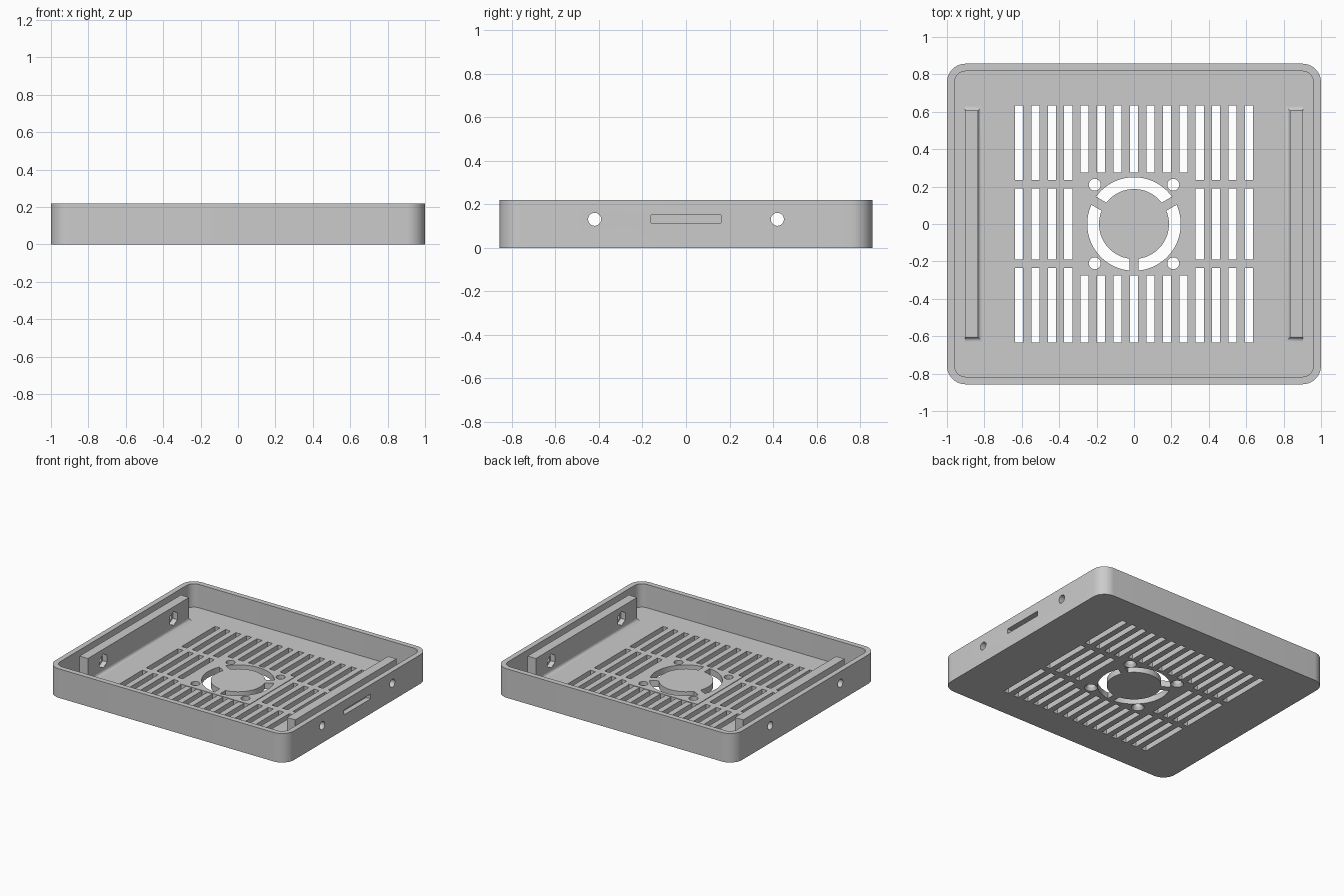
import bpy
import bmesh
from math import sin, cos, pi, asin, radians
from mathutils import Matrix, Vector

cube = bpy.data.objects.get("Cube")
if cube:
    bpy.data.objects.remove(cube, do_unlink=True)

WX, WY, H = 1.0, 0.857, 0.22      # half width, half depth, height
WALL, FLOOR, CORNER = 0.04, 0.043, 0.1
PLATE_X, PLATE_Y = 0.288, 0.275   # half size of the fan plate
HOLE_Z, HOLE_Y = 0.131, 0.42      # side screw holes
RAIL_IN, RAIL_OUT, RAIL_Y, FILLET = 0.834, 0.904, 0.606, 0.022
UPRIGHT = Matrix.Identity(3)
ALONG_X = Matrix(((0, 0, 1), (1, 0, 0), (0, 1, 0)))  # profile y,z swept along x

grey = bpy.data.materials.new("plain grey")
grey.use_nodes = True
grey.diffuse_color = (0.6, 0.6, 0.6, 1)
grey.node_tree.nodes["Principled BSDF"].inputs["Base Color"].default_value = (0.6, 0.6, 0.6, 1)


# ---- profiles
def rect(xa, xb, y0, y1):
    x0, x1 = sorted((xa, xb))
    return [(x0, y0), (x1, y0), (x1, y1), (x0, y1)]


def circle(cx, cy, r, n=24):
    return [(cx + r * cos(pi / 6 + 2 * pi * i / n), cy + r * sin(pi / 6 + 2 * pi * i / n))
            for i in range(n)]


def hexagon(cx, cy, r):
    """Six sides with four points each, to pair with a circle."""
    c = circle(cx, cy, r, 6)
    return [tuple(Vector(c[k]).lerp(Vector(c[(k + 1) % 6]), t / 4))
            for k in range(6) for t in range(4)]


def rounded(hx, hy, r, n=10):
    pts = []
    for k, (sx, sy) in enumerate(((1, 1), (-1, 1), (-1, -1), (1, -1))):
        for i in range(n + 1):
            a = pi / 2 * (k + i / n)
            pts.append((sx * (hx - r) + r * cos(a), sy * (hy - r) + r * sin(a)))
    return pts


def fan_arc(mid, r_in, r_out, half_gap, n=24):
    def edge(r):
        half = pi / 3 - asin(half_gap / r)
        return [(r * cos(mid - half + 2 * half * i / n), r * sin(mid - half + 2 * half * i / n))
                for i in range(n + 1)]
    return edge(r_out) + edge(r_in)[::-1]


# ---- solids
def loft(bm, layers, matrix=UPRIGHT):
    """Side faces through (profile, height) layers; returns the two end edge loops."""
    rings = [[bm.verts.new(matrix @ Vector((x, y, z))) for x, y in pts] for pts, z in layers]
    for a, b in zip(rings, rings[1:]):
        for i in range(len(a)):
            j = (i + 1) % len(a)
            bm.faces.new((a[i], a[j], b[j], b[i]))
    return [[bm.edges.get((r[i - 1], r[i])) for i in range(len(r))] for r in (rings[0], rings[-1])]


def fill(bm, edges, matrix):
    bmesh.ops.triangle_fill(bm, use_beauty=True, use_dissolve=False, edges=edges,
                            normal=matrix @ Vector((0, 0, 1)))


def sheet(bm, loops, matrix=UPRIGHT):
    """Solid bounded by the first loft and pierced by the others."""
    ends = [loft(bm, layers, matrix) for layers in loops]
    for k in (0, 1):
        fill(bm, [e for end in ends for e in end[k]], matrix)


def pierce_wall(bm, side, profiles):
    """Openings through the flat part of one side wall."""
    depths = (side * (WX - WALL), side * WX)
    ends = [loft(bm, [(p, x) for x in depths], ALONG_X) for p in profiles]
    for k, x in enumerate(depths):
        face = next(f for f in bm.faces
                    if f.calc_area() > 0.2 and abs(f.calc_center_median().x - x) < 0.001)
        edges = list(face.edges) + [e for end in ends for e in end[k]]
        bm.faces.remove(face)
        fill(bm, edges, ALONG_X)


def orient(bm):
    bm.normal_update()
    bmesh.ops.recalc_face_normals(bm, faces=bm.faces)


def finish(name, bm):
    mesh = bpy.data.meshes.new(name)
    bm.to_mesh(mesh)
    bm.free()
    mesh.materials.append(grey)
    ob = bpy.data.objects.new(name, mesh)
    bpy.context.collection.objects.link(ob)
    bpy.ops.object.select_all(action='DESELECT')
    ob.select_set(True)
    bpy.context.view_layer.objects.active = ob
    bpy.ops.object.shade_smooth_by_angle(angle=radians(30))


# Openings shared by floor and fan plate
arcs = [fan_arc(radians(deg), 0.187, 0.25, 0.025) for deg in (90, 210, 330)]
screws = [(sx * 0.21, sy * 0.21) for sx in (-1, 1) for sy in (-1, 1)]

# Tray: outer wall, rim and cavity in one loft, then the floor openings
outer = rounded(WX, WY, CORNER)
inner = rounded(WX - WALL, WY - WALL, CORNER - WALL)
loops = [[(outer, 0), (outer, H), (inner, H), (inner, FLOOR)]]
openings = list(arcs)
for col in range(-7, 8):
    x0, x1 = col * 0.0879 - 0.0215, col * 0.0879 + 0.0215
    beside_plate = abs(col) > 3
    start = 0.235 if beside_plate else PLATE_Y
    openings += [rect(x0, x1, start, 0.633), rect(x0, x1, -0.633, -start)]
    if beside_plate:
        openings.append(rect(x0, x1, -0.19, 0.19))
loops += [[(p, 0), (p, FLOOR)] for p in openings]
for cx, cy in screws:  # countersunk from below
    small = circle(cx, cy, 0.032)
    loops.append([(circle(cx, cy, 0.045), 0), (small, 0.02), (small, FLOOR)])
bm = bmesh.new()
sheet(bm, loops)

# Side screw holes, and the port slot on one side
side_holes = [circle(y, HOLE_Z, 0.03) for y in (-HOLE_Y, HOLE_Y)]
pierce_wall(bm, -1, side_holes)
pierce_wall(bm, 1, side_holes + [rect(-0.16, 0.16, 0.113, 0.15)])
orient(bm)
finish("vented_tray", bm)

# Slightly raised fan plate
bm = bmesh.new()
profiles = [rect(-PLATE_X, PLATE_X, -PLATE_Y, PLATE_Y)] + arcs
profiles += [circle(cx, cy, 0.032) for cx, cy in screws]
sheet(bm, [[(p, FLOOR), (p, FLOOR + 0.004)] for p in profiles])
orient(bm)
finish("fan_plate", bm)

# Side rails with hexagonal nut pockets and a concave fillet at the foot
for name, side in (("right_rail", -1), ("left_rail", 1)):
    bm = bmesh.new()
    block = rect(-RAIL_Y, RAIL_Y, FLOOR, H)
    loops = [[(block, side * RAIL_OUT), (block, side * RAIL_IN)]]
    for y in (-HOLE_Y, HOLE_Y):
        bore, pocket = circle(y, HOLE_Z, 0.03), hexagon(y, HOLE_Z, 0.052)
        loops.append([(bore, side * RAIL_OUT), (bore, side * 0.872),
                      (pocket, side * 0.872), (pocket, side * RAIL_IN)])
    sheet(bm, loops, ALONG_X)
    orient(bm)
    foot = []
    for i in range(6):
        a = pi / 2 * i / 5
        off = FILLET * (1 - sin(a))
        foot.append((rect(side * RAIL_OUT, side * (RAIL_IN - off), -RAIL_Y - off, RAIL_Y + off),
                     FLOOR + FILLET * (1 - cos(a))))
    loft(bm, foot)
    finish(name, bm)
